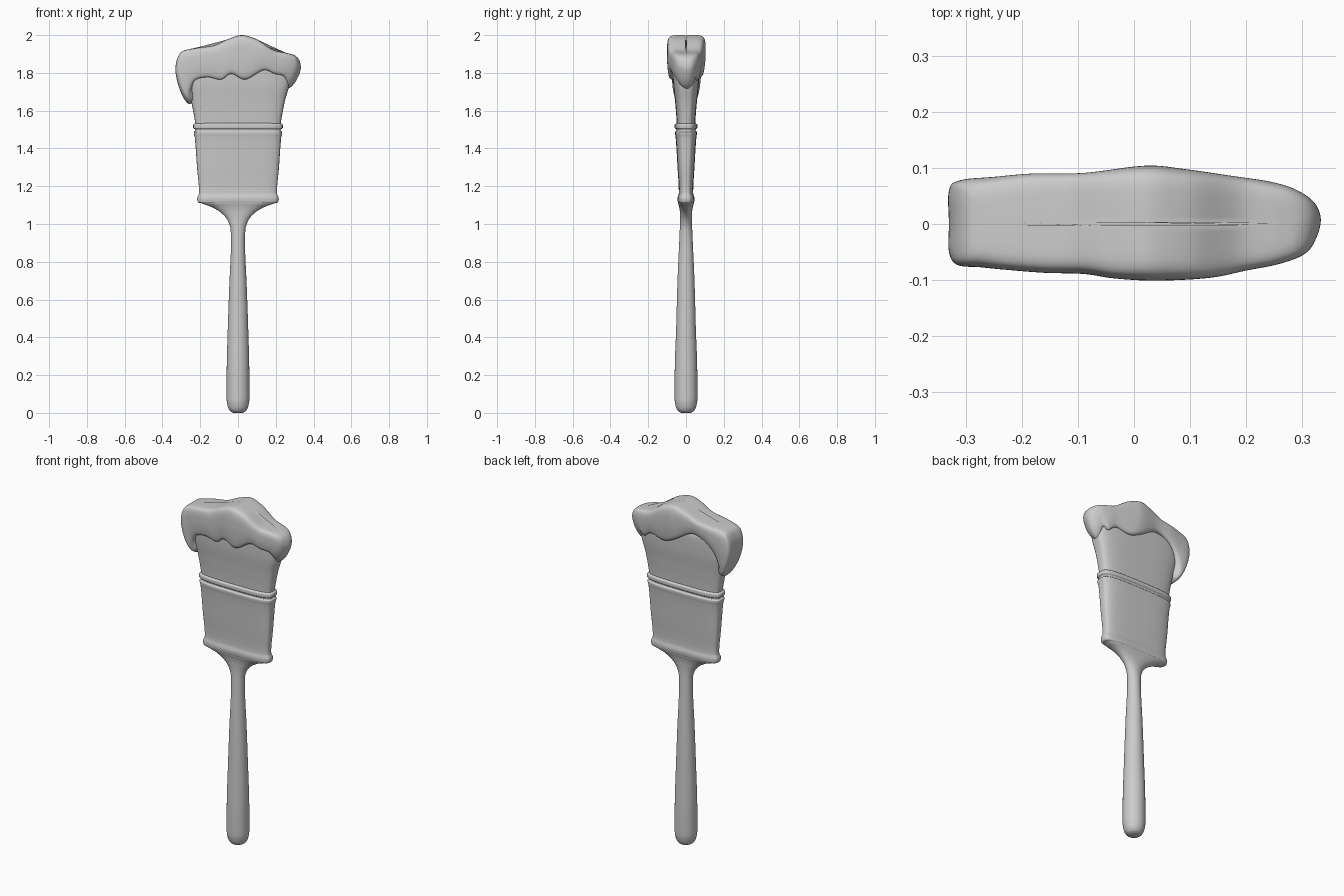
import bpy, math
from mathutils import Vector


def spline(pts, t):
    # smooth interpolation through (key, value, value...) rows, without overshoot
    t = min(max(t, pts[0][0]), pts[-1][0])
    i = max(k for k in range(len(pts) - 1) if pts[k][0] <= t)
    h = pts[i + 1][0] - pts[i][0]
    u = (t - pts[i][0]) / h

    def slope(k, c):
        if k == 0 or k == len(pts) - 1:
            a = min(k, len(pts) - 2)
            return (pts[a + 1][c] - pts[a][c]) / (pts[a + 1][0] - pts[a][0])
        a = (pts[k][c] - pts[k - 1][c]) / (pts[k][0] - pts[k - 1][0])
        b = (pts[k + 1][c] - pts[k][c]) / (pts[k + 1][0] - pts[k][0])
        return 2 * a * b / (a + b) if a * b > 0 else 0

    out = []
    for c in range(1, len(pts[0])):
        p, q = pts[i][c], pts[i + 1][c]
        m, n = slope(i, c) * h, slope(i + 1, c) * h
        out.append(p * (1 + 2 * u) * (1 - u) ** 2 + m * u * (1 - u) ** 2
                   + q * u * u * (3 - 2 * u) + n * u * u * (u - 1))
    return out


def skin(name, rings):
    # join closed rings of equal length into a capped smooth surface
    n = len(rings[0])
    verts = [p for r in rings for p in r]
    faces = [(k * n + j, k * n + (j + 1) % n, (k + 1) * n + (j + 1) % n, (k + 1) * n + j)
             for k in range(len(rings) - 1) for j in range(n)]
    faces += [tuple(reversed(range(n))), tuple(range(len(verts) - n, len(verts)))]
    me = bpy.data.meshes.new(name)
    me.from_pydata(verts, [], faces)
    ob = bpy.data.objects.new(name, me)
    bpy.context.collection.objects.link(ob)
    bpy.ops.object.select_all(action='DESELECT')
    ob.select_set(True)
    bpy.context.view_layer.objects.active = ob
    bpy.ops.object.shade_smooth_by_angle(angle=math.radians(50))
    return ob


def loft(name, profile, sub=4, seg=64):
    # profile rows: z, half width, half depth, squareness
    zs = [a[0] + (b[0] - a[0]) * s / sub for a, b in zip(profile, profile[1:]) for s in range(sub)]
    rings = []
    for z in zs + [profile[-1][0]]:
        hx, hy, sq = spline(profile, z)
        ring = []
        for j in range(seg):
            a = 2 * math.pi * j / seg
            c, s = math.cos(a), math.sin(a)
            ring.append((hx * math.copysign(abs(c) ** (2 / sq), c),
                         hy * math.copysign(abs(s) ** (2 / sq), s), z))
        rings.append(ring)
    return skin(name, rings)


# Handle flaring into the ferrule
loft("handle", [
    (0, .025, .025, 2), (.008, .04, .04, 2), (.03, .053, .053, 2), (.07, .06, .06, 2),
    (.2, .06, .06, 2), (.45, .054, .052, 2), (.7, .045, .045, 2), (.9, .037, .036, 2),
    (.97, .039, .033, 2), (1.02, .055, .031, 2), (1.06, .09, .032, 2.2),
    (1.09, .14, .036, 2.6), (1.115, .2, .042, 3.4), (1.13, .205, .04, 3.5)])

# Ferrule with bottom lip and top bead
loft("ferrule", [
    (1.108, .185, .034, 3.5), (1.115, .212, .043, 3.5), (1.135, .216, .045, 3.5),
    (1.165, .206, .038, 3.5), (1.3, .217, .045, 3.5), (1.46, .229, .055, 3.5),
    (1.48, .234, .058, 3.5), (1.487, .234, .058, 3.5), (1.494, .226, .051, 3.5),
    (1.501, .227, .052, 3.5), (1.508, .237, .06, 3.5), (1.525, .237, .06, 3.5),
    (1.535, .222, .047, 3.5)])

# Bristles
loft("bristles", [
    (1.5, .222, .048, 3.5), (1.55, .229, .05, 3.5), (1.65, .248, .058, 3.5),
    (1.75, .274, .068, 3.5), (1.84, .28, .07, 3.5), (1.88, .26, .055, 3.5)])

# Paint coat: plan outline with the height of the dripping lower edge
edge = [(-.33, 0, 1.635), (-.33, -.05, 1.65), (-.315, -.073, 1.675), (-.275, -.077, 1.73),
        (-.235, -.081, 1.765), (-.16, -.087, 1.777), (-.09, -.089, 1.764), (-.035, -.097, 1.795),
        (.04, -.101, 1.765), (.135, -.096, 1.814), (.2, -.083, 1.795), (.26, -.071, 1.785),
        (.305, -.053, 1.755), (.325, -.025, 1.725), (.333, .01, 1.715), (.32, .04, 1.735),
        (.285, .063, 1.775), (.24, .076, 1.76), (.18, .085, 1.79), (.09, .098, 1.775),
        (.02, .104, 1.80), (-.09, .091, 1.86), (-.18, .09, 1.835), (-.25, .084, 1.775),
        (-.31, .078, 1.69), (-.33, .06, 1.65)]
crest = [(-.335, 1.885), (-.3, 1.915), (-.22, 1.932), (-.13, 1.945), (-.05, 1.98), (.02, 2.0),
         (.09, 1.982), (.2, 1.917), (.26, 1.905), (.31, 1.892), (.335, 1.875)]
# rows: step, end scale, depth scale, height fraction
wrap = [(0, .7, .5, .05), (1, .78, .74, 0), (2, .83, .87, .04), (3, .91, .95, .2),
        (4, .98, 1, .5), (5, 1, 1, .7), (6, .985, .96, .87), (7, .94, .86, .96),
        (8, .88, .65, .995), (9, .82, .35, 1), (10, .78, .03, 1)]


def closed_curve(pts, sub):
    out, n = [], len(pts)
    for i in range(n):
        a, b, c, d = (Vector(pts[(i + k) % n]) for k in (-1, 0, 1, 2))
        for s in range(sub):
            t = s / sub
            out.append(b + .5 * t * (c - a + t * (2 * a - 5 * b + 4 * c - d
                                                  + t * (3 * (b - c) + d - a))))
    return out


outline = closed_curve(edge, 6)
rings = []
for k in range(31):
    sx, sy, h = spline(wrap, k / 3)
    ring = []
    for p in outline:
        x = p.x * (1 - (1 - sx) * min(1, abs(p.x) / .33) ** 4)
        top = spline(crest, x)[0]
        ring.append((x, p.y * sy, p.z + (top - p.z) * h))
    rings.append(ring)
skin("paint_coat", rings)
